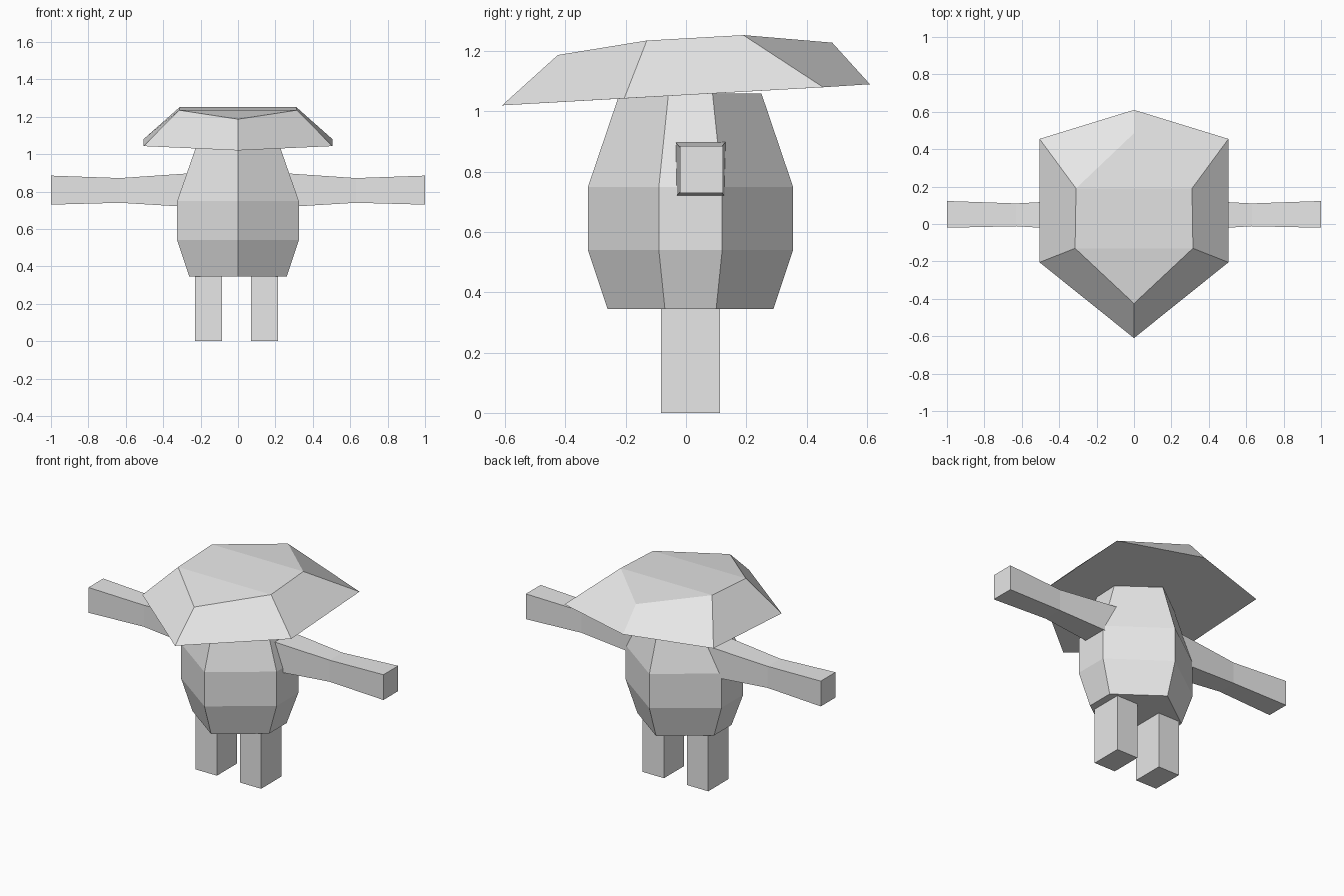
import bpy, bmesh

if "Cube" in bpy.data.objects:
    bpy.data.objects.remove(bpy.data.objects["Cube"])

grey = bpy.data.materials.new("light grey")
grey.diffuse_color = (0.8, 0.8, 0.8, 1)
grey.use_nodes = True
grey.node_tree.nodes["Principled BSDF"].inputs["Base Color"].default_value = grey.diffuse_color


def loft(name, rings, cap_last=True):
    """Bridge equal-sized vertex rings into a closed flat-shaded solid."""
    bm = bmesh.new()
    loops = [[bm.verts.new(p) for p in ring] for ring in rings]
    n = len(loops[0])
    for a, b in zip(loops, loops[1:]):
        for i in range(n):
            j = (i + 1) % n
            bm.faces.new((a[i], a[j], b[j], b[i]))
    bm.faces.new(loops[0][::-1])
    if cap_last:
        bm.faces.new(loops[-1])
    else:  # bent hexagonal cap: front triangle, middle quad, back triangle
        v = loops[-1]
        for ids in ((5, 0, 1), (1, 2, 4, 5), (2, 3, 4)):
            bm.faces.new([v[i] for i in ids])
    bmesh.ops.recalc_face_normals(bm, faces=bm.faces)
    mesh = bpy.data.meshes.new(name)
    bm.to_mesh(mesh)
    bm.free()
    mesh.materials.append(grey)
    obj = bpy.data.objects.new(name, mesh)
    bpy.context.collection.objects.link(obj)
    return obj


def hexagon(half, front, side_front, side_back, back):
    """Six-sided ring pointing forward; each (y, z) pair is one station."""
    (fy, fz), (ay, az), (by, bz), (ky, kz) = front, side_front, side_back, back
    wide_front, wide_back = half
    return [(0, fy, fz), (wide_front, ay, az), (wide_back, by, bz),
            (0, ky, kz), (-wide_back, by, bz), (-wide_front, ay, az)]


def rect_x(x, y0, y1, z0, z1):
    return [(x, y0, z0), (x, y1, z0), (x, y1, z1), (x, y0, z1)]


def rect_z(z, x0, x1, y0, y1):
    return [(x0, y0, z), (x1, y0, z), (x1, y1, z), (x0, y1, z)]


# Body: barrel with a front and a back ridge (z, half width, y stations)
body = [(0.345, 0.26, -0.26, -0.07, 0.10, 0.29),
        (0.54, 0.325, -0.325, -0.09, 0.12, 0.355),
        (0.75, 0.325, -0.325, -0.09, 0.12, 0.355),
        (1.06, 0.217, -0.22, -0.058, 0.088, 0.25)]
loft("body", [hexagon((w, w), (f, z), (a, z), (b, z), (k, z))
              for z, w, f, a, b, k in body])

# Hat: wide tilted brim rising to a smaller crown
loft("hat", [
    hexagon((0.505, 0.505), (-0.61, 1.02), (-0.205, 1.043), (0.455, 1.08), (0.61, 1.09)),
    hexagon((0.315, 0.31), (-0.425, 1.187), (-0.13, 1.235), (0.19, 1.253), (0.485, 1.228)),
], cap_last=False)

# Arms: slightly pinched in the middle; legs: plain posts
for side, s, x0, x1 in (("left", -1, -0.23, -0.085), ("right", 1, 0.07, 0.215)):
    loft(side + "_arm", [rect_x(s * 0.22, -0.037, 0.132, 0.715, 0.9),
                         rect_x(s * 0.63, -0.012, 0.11, 0.74, 0.872),
                         rect_x(s * 1.0, -0.02, 0.123, 0.73, 0.885)])
    loft(side + "_leg", [rect_z(0, x0, x1, -0.083, 0.113),
                         rect_z(0.36, x0, x1, -0.083, 0.113)])
